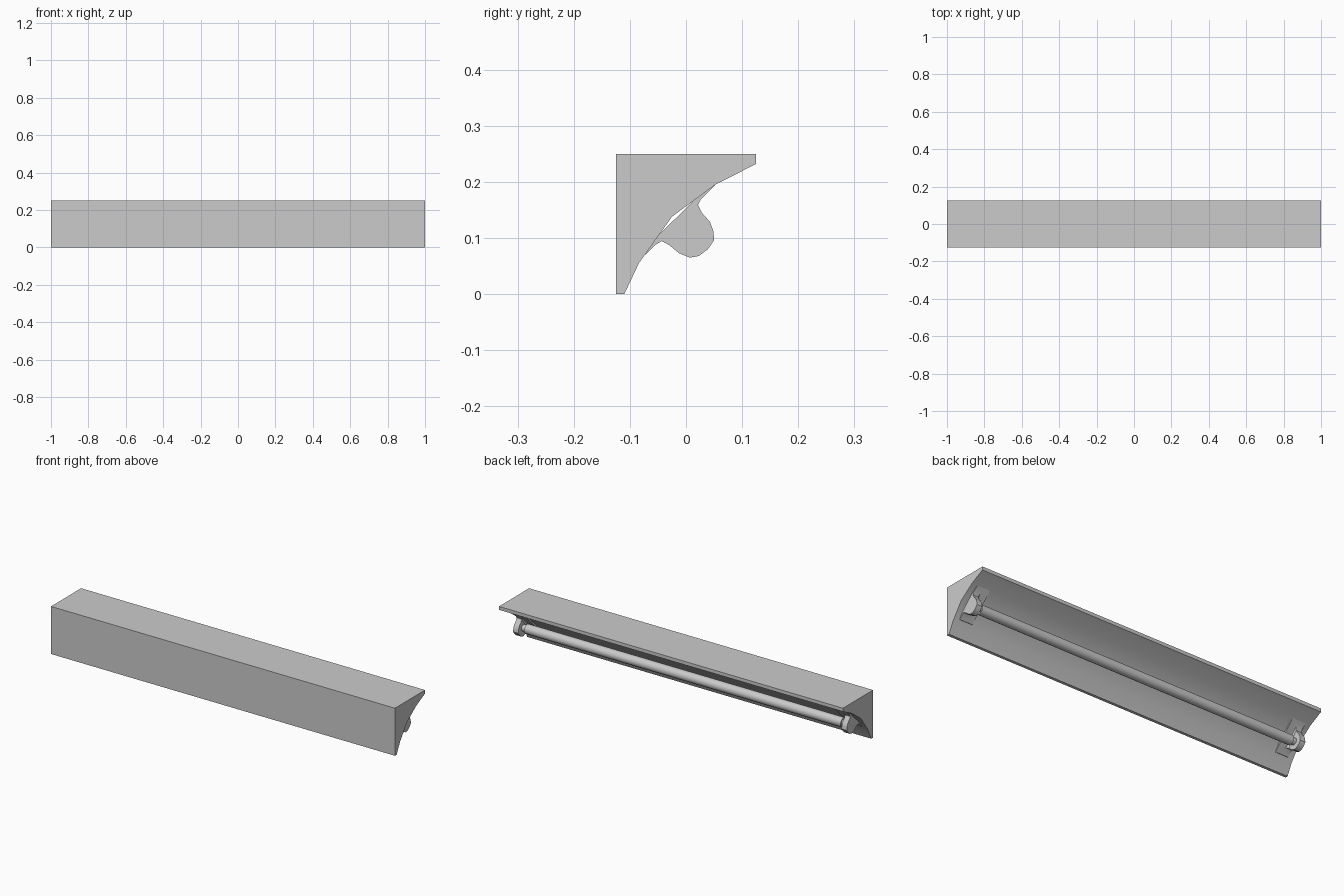
import bpy, bmesh, math
from mathutils import Matrix

if "Cube" in bpy.data.objects:
    bpy.data.objects.remove(bpy.data.objects["Cube"])


def finish(name, bm):
    bmesh.ops.recalc_face_normals(bm, faces=bm.faces)
    mesh = bpy.data.meshes.new(name)
    bm.to_mesh(mesh)
    bm.free()
    ob = bpy.data.objects.new(name, mesh)
    bpy.context.collection.objects.link(ob)
    bpy.ops.object.select_all(action='DESELECT')
    ob.select_set(True)
    bpy.context.view_layer.objects.active = ob
    bpy.ops.object.shade_smooth_by_angle(angle=math.radians(32))
    return ob


def x_cylinder(name, x0, x1, radius, sides):
    bm = bmesh.new()
    place = Matrix.Translation(((x0 + x1) / 2, 0.006, 0.108)) @ Matrix.Rotation(math.pi / 2, 4, 'Y')
    bmesh.ops.create_cone(bm, cap_ends=True, segments=sides, radius1=radius,
                          radius2=radius, depth=x1 - x0, matrix=place)
    return finish(name, bm)


# Housing: wedge with a faceted concave reflector, swept along x
profile = [(-0.125, 0), (-0.125, 0.25), (0.125, 0.25), (0.125, 0.232),
           (0.052, 0.195), (-0.025, 0.138), (-0.084, 0.055), (-0.11, 0)]
bm = bmesh.new()
ends = [[bm.verts.new((x, y, z)) for y, z in profile] for x in (-1, 1)]
for ring in ends:
    bm.faces.new(ring)
for i in range(len(profile)):
    j = (i + 1) % len(profile)
    bm.faces.new((ends[0][i], ends[0][j], ends[1][j], ends[1][i]))
finish("housing", bm)

# Lamp holder rows: lower point, upper point, inner x (flared at the reflector)
rows = [((-0.085, 0.07), (0.045, 0.197), 0.895),
        ((-0.071, 0.071), (0.052, 0.194), 0.895),
        ((-0.055, 0.0875), (0.043, 0.186), 0.915),
        ((-0.043, 0.0946), (0.0286, 0.173), 0.933),
        ((-0.030, 0.0875), (0.0214, 0.159), 0.94),
        ((-0.0125, 0.073), (0.0286, 0.1446), 0.94),
        ((0.007, 0.065), (0.043, 0.1286), 0.94),
        ((0.023, 0.068), (0.049, 0.111), 0.94),
        ((0.039, 0.080), (0.05, 0.096), 0.94)]


def holder(name, side):
    bm = bmesh.new()
    loops = []
    for lo, hi, xin in rows:
        pts = [(xin, *lo), (xin, *hi), (0.97, *hi), (0.97, *lo)]
        loops.append([bm.verts.new((side * x, y, z)) for x, y, z in pts])
    for a, b in zip(loops, loops[1:]):
        for i in range(4):
            j = (i + 1) % 4
            bm.faces.new((a[i], a[j], b[j], b[i]))
    bm.faces.new(loops[0])
    bm.faces.new(loops[-1])
    finish(name, bm)


for label, s in (("left", -1), ("right", 1)):
    holder(label + "_lamp_holder", s)
    # Narrow neck between tube and holder
    x0, x1 = sorted((s * 0.91, s * 0.95))
    x_cylinder(label + "_tube_neck", x0, x1, 0.018, 12)

# Fluorescent tube
x_cylinder("lamp_tube", -0.92, 0.92, 0.025, 16)
